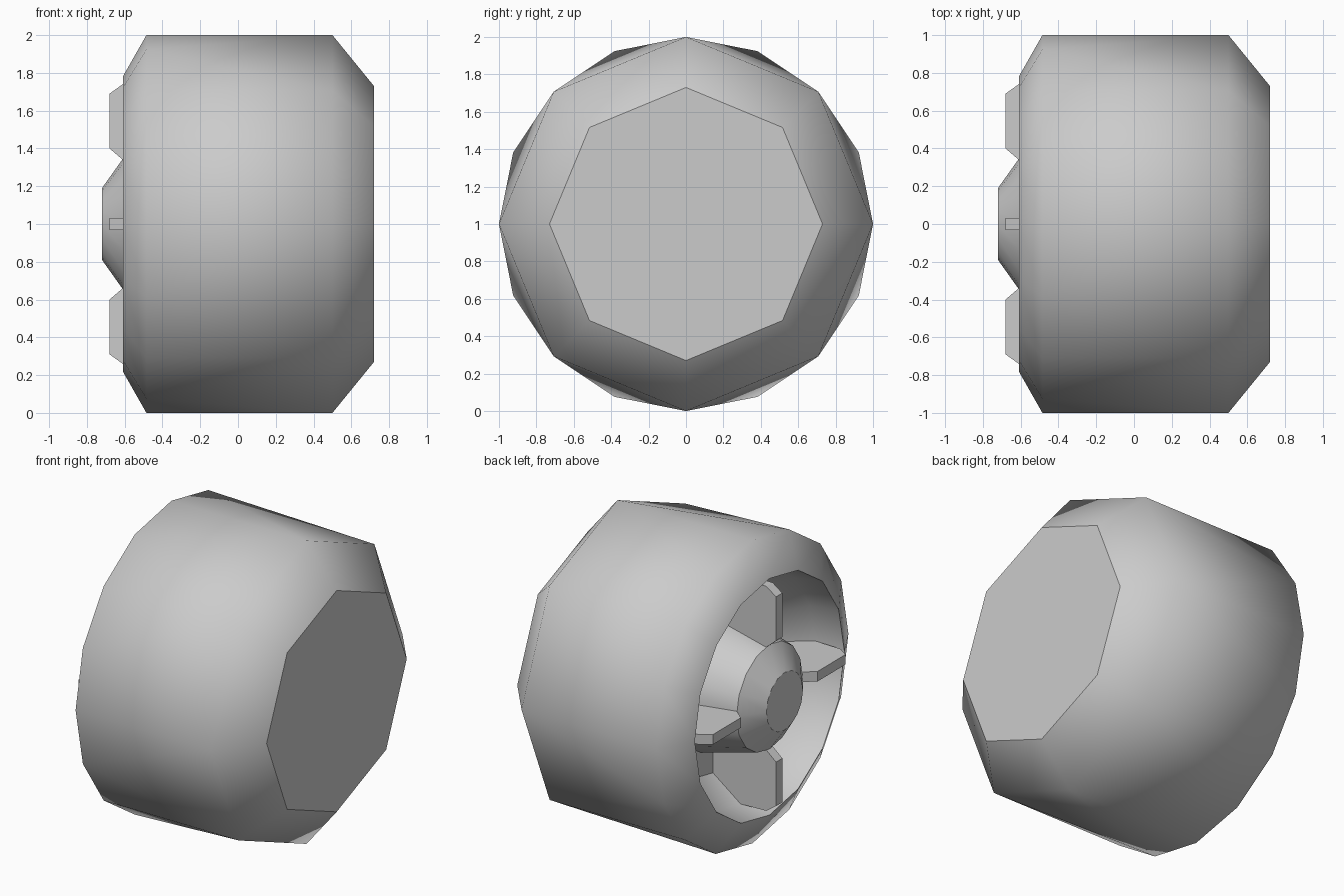
import bpy, bmesh, math

cube = bpy.data.objects.get("Cube")
if cube:
    bpy.data.objects.remove(cube, do_unlink=True)

grey = bpy.data.materials.new("plain_grey")
grey.use_nodes = True
GREY = (0.6, 0.6, 0.6, 1)
grey.diffuse_color = GREY
grey.node_tree.nodes["Principled BSDF"].inputs["Base Color"].default_value = GREY


def ring(bm, x, r, sides):
    """Circle of vertices around the axle, starting at the top."""
    step = math.tau / sides
    return [bm.verts.new((x, r * math.sin(i * step), 1 + r * math.cos(i * step)))
            for i in range(sides)]


def bridge(bm, a, b):
    """Quads between two equal rings."""
    n = len(a)
    for i in range(n):
        j = (i + 1) % n
        bm.faces.new((a[i], a[j], b[j], b[i]))


def sharpen(bm, loop):
    for i, v in enumerate(loop):
        edge = bm.edges.get((v, loop[(i + 1) % len(loop)]))
        if edge:
            edge.smooth = False


def finish(bm, name, smooth):
    bmesh.ops.recalc_face_normals(bm, faces=bm.faces)
    for f in bm.faces:
        f.smooth = smooth
    mesh = bpy.data.meshes.new(name)
    bm.to_mesh(mesh)
    bm.free()
    mesh.materials.append(grey)
    obj = bpy.data.objects.new(name, mesh)
    bpy.context.collection.objects.link(obj)
    return obj


# Tyre, recessed dish and hub as one closed shell
bm = bmesh.new()
cap = ring(bm, 0.72, 0.73, 8)
shoulder = ring(bm, 0.5, 1, 8)
bm.faces.new(cap)
bridge(bm, cap, shoulder)
profile = [(-0.485, 1), (-0.61, 0.78), (-0.42, 0.75), (-0.22, 0.60),
           (-0.22, 0.44), (-0.61, 0.345), (-0.72, 0.19)]
loops = [ring(bm, x, r, 16) for x, r in profile]

# Tread: eight-sided shoulder widening to sixteen sides
tread = loops[0]
for i in range(8):
    a, b = shoulder[i], shoulder[(i + 1) % 8]
    p, q, s = (tread[(2 * i + k) % 16] for k in range(3))
    bm.faces.new((a, b, q))
    bm.faces.new((a, q, p))
    bm.faces.new((b, s, q))

for outer, inner in zip(loops, loops[1:]):
    bridge(bm, outer, inner)
bm.faces.new(loops[-1])
for loop in [cap, loops[1]] + loops[3:]:
    sharpen(bm, loop)
finish(bm, "wheel_body", True)

# Four spokes with chamfered outer corners
outline = [(-0.68, 0.40), (-0.68, 0.69), (-0.61, 0.74), (-0.42, 0.745),
           (-0.21, 0.60), (-0.21, 0.40), (-0.61, 0.34)]
HALF = 0.033
for turn, side in enumerate(("top", "back", "bottom", "front")):
    c, s = math.cos(turn * math.pi / 2), math.sin(turn * math.pi / 2)
    bm = bmesh.new()
    near, far = ([bm.verts.new((x, r * s + t * c, 1 + r * c - t * s))
                  for x, r in outline] for t in (-HALF, HALF))
    bm.faces.new(near)
    bm.faces.new(far)
    bridge(bm, near, far)
    finish(bm, side + "_spoke", False)
